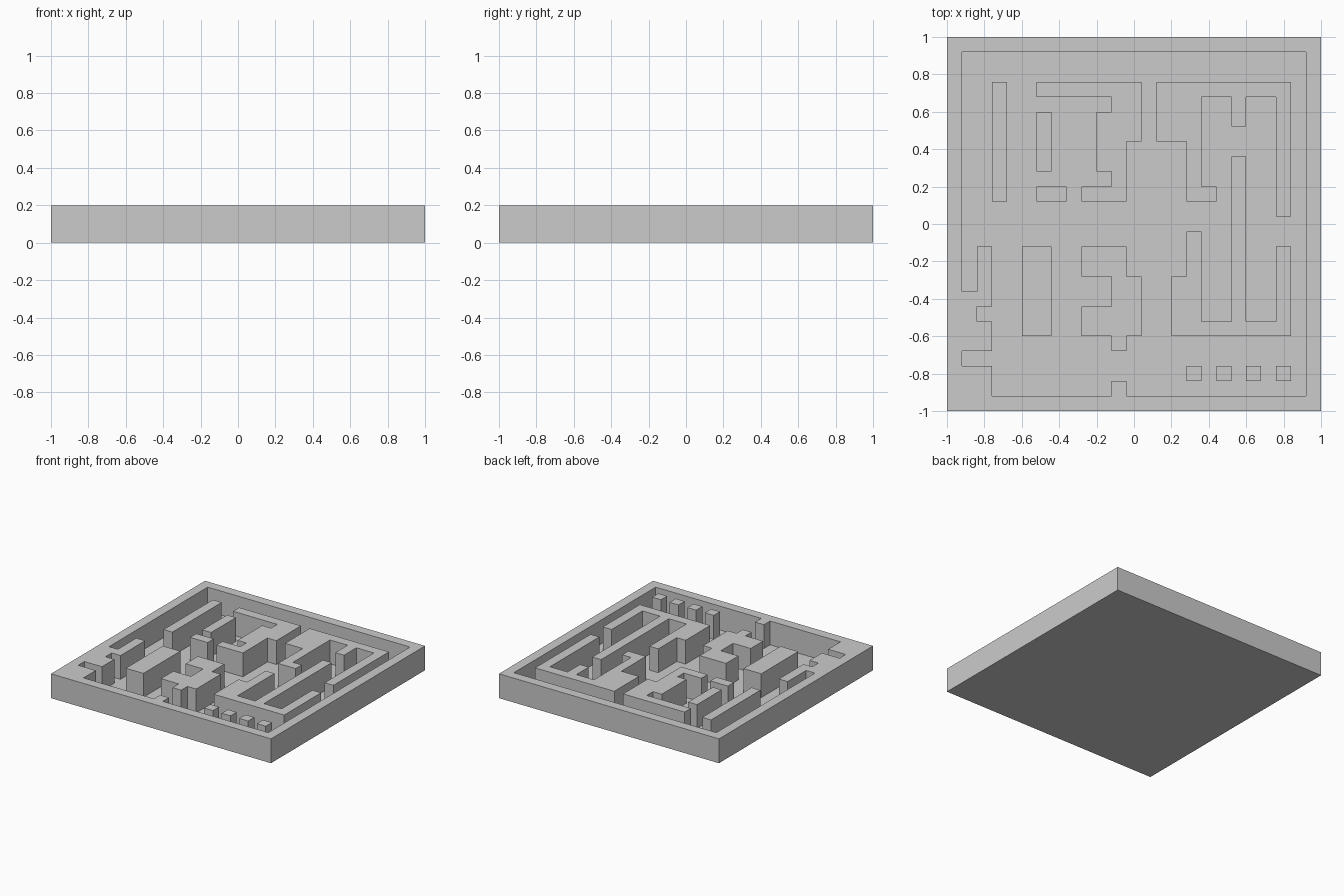
import bpy
import bmesh

if "Cube" in bpy.data.objects:
    bpy.data.objects.remove(bpy.data.objects["Cube"])

CELL = 0.08      # the plan sits on a 25 x 25 grid
FLOOR = 0.004    # very thin floor sheet
TOP = 0.2


def finish(name, bm):
    bmesh.ops.recalc_face_normals(bm, faces=bm.faces[:])
    mesh = bpy.data.meshes.new(name)
    bm.to_mesh(mesh)
    bm.free()
    obj = bpy.data.objects.new(name, mesh)
    bpy.context.collection.objects.link(obj)
    return obj


def wall(name, *loops, base=FLOOR, top=TOP):
    """Extrude a plan outline (further loops are holes), given in grid cells."""
    bm = bmesh.new()
    edges = []
    for loop in loops:
        vs = [bm.verts.new((x * CELL - 1, y * CELL - 1, base)) for x, y in loop]
        edges += [bm.edges.new((a, b)) for a, b in zip(vs, vs[1:] + vs[:1])]
    bmesh.ops.triangle_fill(bm, use_beauty=True, use_dissolve=False, edges=edges)
    ext = bmesh.ops.extrude_face_region(bm, geom=bm.faces[:], use_keep_orig=True)
    new = [g for g in ext["geom"] if isinstance(g, bmesh.types.BMVert)]
    bmesh.ops.translate(bm, verts=new, vec=(0, 0, top - base))
    return finish(name, bm)


def rect(x0, y0, x1, y1):
    return [(x0, y0), (x1, y0), (x1, y1), (x0, y1)]


# Floor sheet
wall("floor", rect(0, 0, 25, 25), base=0, top=FLOOR)

# Outer rim with the stubs that grow from its left and front sides
wall("outer_rim", rect(0, 0, 25, 25), [
    (1, 24), (1, 8), (2, 8), (2, 11), (3, 11), (3, 7), (2, 7), (2, 6),
    (3, 6), (3, 4), (1, 4), (1, 3), (3, 3), (3, 1), (11, 1), (11, 2),
    (12, 2), (12, 1), (24, 1), (24, 24)])

# Plain straight walls and blocks
wall("long_left_wall", rect(3, 14, 4, 22))
wall("short_left_wall", rect(6, 16, 7, 20))
wall("low_left_wall", rect(6, 14, 8, 15))
wall("left_block", rect(5, 5, 7, 11))

# Bent wall at the back centre
wall("back_centre_wall", [
    (6, 22), (13, 22), (13, 18), (12, 18), (12, 14), (9, 14), (9, 15),
    (11, 15), (11, 16), (10, 16), (10, 20), (11, 20), (11, 21), (6, 21)])

# Hooked wall at the back right
wall("back_right_wall", [
    (14, 22), (23, 22), (23, 13), (22, 13), (22, 21), (20, 21), (20, 19),
    (19, 19), (19, 21), (17, 21), (17, 15), (18, 15), (18, 14), (16, 14),
    (16, 18), (14, 18)])

# Fork-shaped wall at the front right
wall("front_right_wall", [
    (15, 5), (23, 5), (23, 11), (22, 11), (22, 6), (20, 6), (20, 17),
    (19, 17), (19, 6), (17, 6), (17, 12), (16, 12), (16, 9), (15, 9)])

# Stepped wall at the front centre
wall("front_centre_wall", [
    (9, 11), (12, 11), (12, 9), (13, 9), (13, 5), (12, 5), (12, 4),
    (11, 4), (11, 5), (9, 5), (9, 7), (11, 7), (11, 9), (9, 9)])

# Row of square pillars
for i, x in enumerate(range(16, 23, 2)):
    wall(f"pillar_{i + 1}", rect(x, 2, x + 1, 3))
